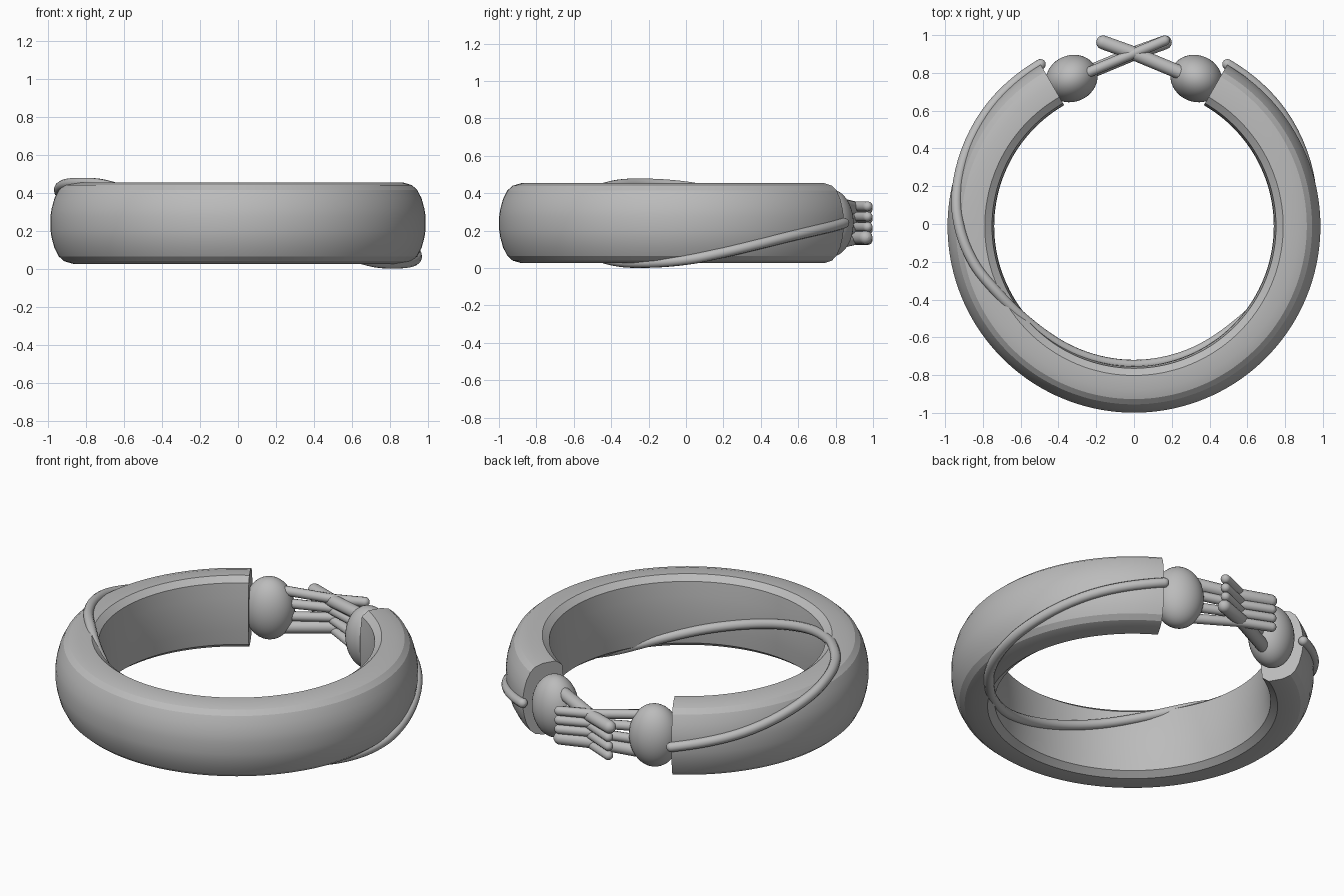
import bpy, bmesh
from math import sin, cos, radians, pi
from mathutils import Vector, Matrix

cube = bpy.data.objects.get("Cube")
if cube:
    bpy.data.objects.remove(cube)

MID = 0.24      # height of the bracelet's middle plane
CY = -0.012     # ring centre in y

grey = bpy.data.materials.new("plain grey")
grey.use_nodes = True
grey.diffuse_color = (0.5, 0.5, 0.5, 1)
bsdf = next(n for n in grey.node_tree.nodes if n.type == 'BSDF_PRINCIPLED')
bsdf.inputs["Base Color"].default_value = (0.5, 0.5, 0.5, 1)


def polar(phi, r, z):
    """Point on the ring; phi in degrees from the back towards -x."""
    a = radians(phi)
    return Vector((-r * sin(a), CY + r * cos(a), MID + z))


def half_turn(p):
    """Half turn about the ring's front-to-back axis."""
    return Vector((-p.x, p.y, 2 * MID - p.z))


def finish(ob, angle=30):
    if not ob.data.materials:
        ob.data.materials.append(grey)
    bpy.ops.object.select_all(action='DESELECT')
    ob.select_set(True)
    bpy.context.view_layer.objects.active = ob
    if ob.type == 'CURVE':
        bpy.ops.object.convert(target='MESH')
        ob = bpy.context.view_layer.objects.active
    bpy.ops.object.shade_smooth_by_angle(angle=radians(angle))


def mesh_object(name, bm, angle=30):
    bmesh.ops.recalc_face_normals(bm, faces=bm.faces)
    me = bpy.data.meshes.new(name)
    bm.to_mesh(me)
    bm.free()
    ob = bpy.data.objects.new(name, me)
    bpy.context.collection.objects.link(ob)
    finish(ob, angle)


def tube(name, pts, radius):
    """Round-ended tube along a path."""
    start = (pts[0] - pts[1]).normalized()
    end = (pts[-1] - pts[-2]).normalized()
    steps = [(radius * cos(k * pi / 10), max(sin(k * pi / 10), 0.01)) for k in range(5)]
    path = [(pts[0] + start * d, s) for d, s in steps]
    path += [(p, 1) for p in pts]
    path += [(pts[-1] + end * d, s) for d, s in reversed(steps)]
    cu = bpy.data.curves.new(name, 'CURVE')
    cu.dimensions = '3D'
    cu.bevel_depth = radius
    cu.bevel_resolution = 4
    cu.use_fill_caps = True
    sp = cu.splines.new('POLY')
    sp.points.add(len(path) - 1)
    for point, (co, s) in zip(sp.points, path):
        point.co = (*co, 1)
        point.radius = s
    ob = bpy.data.objects.new(name, cu)
    bpy.context.collection.objects.link(ob)
    finish(ob, 50)


# Open band: half profile mirrored about the middle, swept round the ring
upper = [(0.987, 0.035), (0.981, 0.075), (0.966, 0.13), (0.943, 0.175), (0.915, 0.2),
         (0.868, 0.214), (0.79, 0.214), (0.752, 0.185), (0.743, 0.1), (0.74, 0.03)]
profile = upper + [(r, -z) for r, z in reversed(upper)]
bm = bmesh.new()
N = 120
rings = [[bm.verts.new(polar(30 + 300 * i / N, r, z)) for r, z in profile]
         for i in range(N + 1)]
for a, b in zip(rings, rings[1:]):
    for j in range(len(profile)):
        k = (j + 1) % len(profile)
        bm.faces.new((a[j], a[k], b[k], b[j]))
bm.faces.new(rings[0])
bm.faces.new(rings[-1])
mesh_object("band", bm, 20)

# Strand: one wrap over the top, through the inside and under the bottom
half = [(30, 0.99, 0), (53, 0.985, 0.065), (78, 0.957, 0.16), (90, 0.925, 0.197),
        (103, 0.87, 0.211), (117, 0.8, 0.203), (135, 0.752, 0.15), (157, 0.738, 0.078)]
keys = [Vector(h) for h in half] + [Vector((180, 0.735, 0))]
keys += [Vector((360 - p, r, -z)) for p, r, z in reversed(half)]
keys = [2 * keys[0] - keys[1]] + keys + [2 * keys[-1] - keys[-2]]
strand = []
for a, b, c, d in zip(keys, keys[1:], keys[2:], keys[3:]):
    for i in range(8):
        t = i / 8
        strand.append(polar(*(b + 0.5 * t * (c - a + t * (2 * a - 5 * b + 4 * c - d
                              + t * (3 * b - a - 3 * c + d))))))
strand.append(polar(*keys[-2]))
tube("wrapped_strand", strand, 0.028)

# Palms and crossing fingers, the second hand a half turn of the first
fingers = [("top", 0.115, 0.09, 0.027), ("upper", 0.04, 0.035, 0.027),
           ("lower", -0.04, -0.02, 0.027), ("thumb", -0.105, -0.077, 0.037)]
for side, turn in (("right", lambda p: p), ("left", half_turn)):
    s = 1 if side == "right" else -1
    bm = bmesh.new()
    shape = (Matrix.Translation(turn(Vector((-0.33, 0.77, MID))))
             @ Matrix.Rotation(s * radians(23), 4, 'Z')
             @ Matrix.Diagonal((0.14, 0.123, 0.182, 1)))
    bmesh.ops.create_uvsphere(bm, u_segments=40, v_segments=24, radius=1, matrix=shape)
    mesh_object(side + "_palm", bm, 60)
    for label, z0, z1, r in fingers:
        path = [Vector((-0.26, 0.795, MID + z0)), Vector((0, 0.903, MID + z1)),
                Vector((0.163, 0.998 - r, MID + z1))]
        tube(f"{side}_finger_{label}", [turn(p) for p in path], r)
